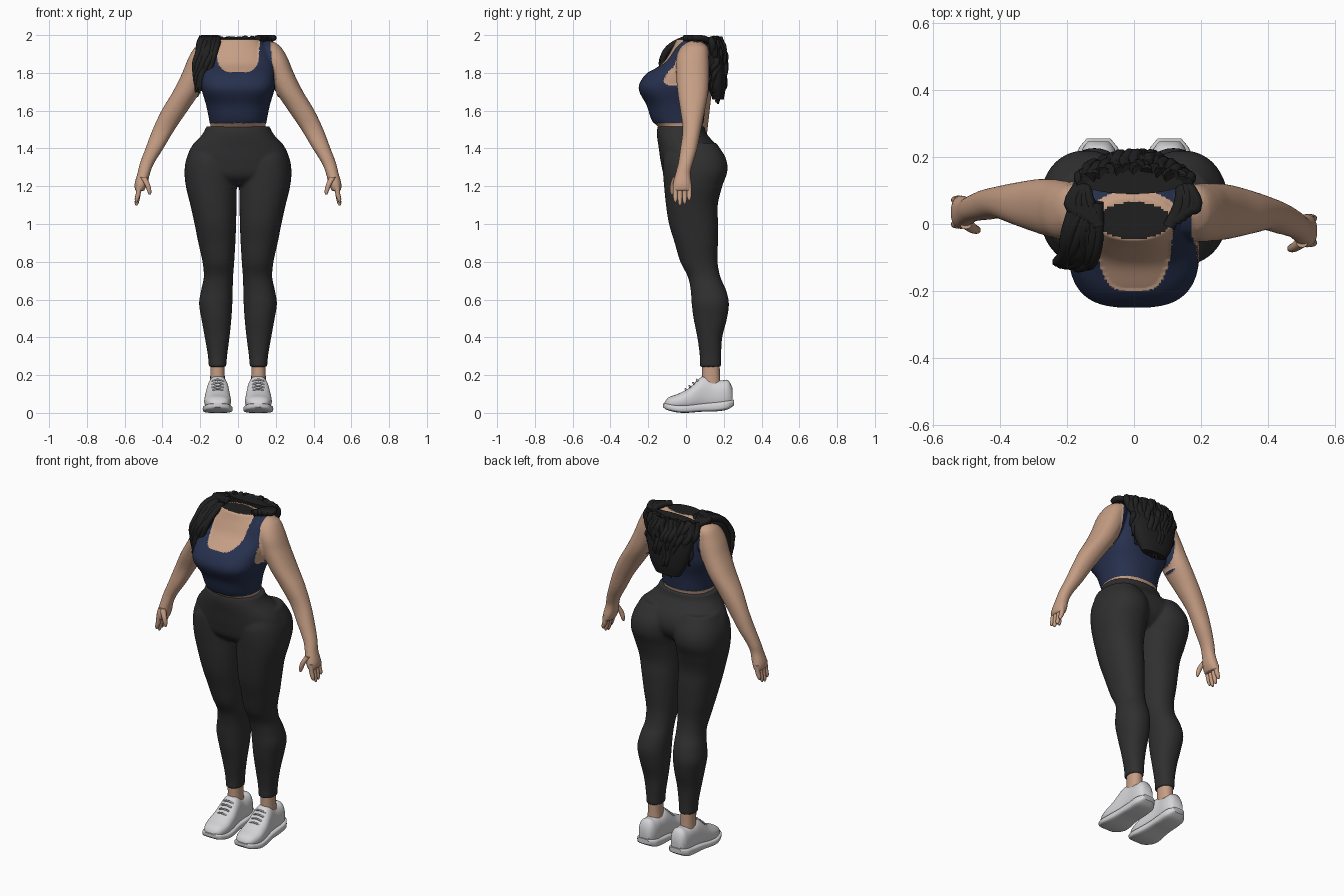
import bpy, bmesh, math, random
from mathutils import Vector

if "Cube" in bpy.data.objects:
    bpy.data.objects.remove(bpy.data.objects["Cube"])

random.seed(4)


def material(name, rgb):
    m = bpy.data.materials.new(name)
    m.diffuse_color = (*rgb, 1)
    m.use_nodes = True
    m.node_tree.nodes["Principled BSDF"].inputs["Base Color"].default_value = m.diffuse_color
    return m


SKIN = material("skin", (0.56, 0.34, 0.23))
NAVY = material("navy_fabric", (0.020, 0.030, 0.075))
BLACK = material("black_fabric", (0.029, 0.029, 0.030))
HAIR = material("dark_hair", (0.014, 0.014, 0.014))
WHITE = material("shoe_white", (0.66, 0.66, 0.68))
GREY = material("lace_grey", (0.50, 0.50, 0.52))


def smooth_rows(rows, step):
    """Cubic interpolation of cross-section rows at a regular spacing."""
    rows = sorted(rows)

    def slope(i, k):
        a, b = rows[max(i - 1, 0)], rows[min(i + 1, len(rows) - 1)]
        return (b[k] - a[k]) / (b[0] - a[0])
    out = []
    for i in range(len(rows) - 1):
        a, b = rows[i], rows[i + 1]
        h = b[0] - a[0]
        n = max(1, round(h / step))
        for j in range(n):
            t = j / n
            out.append([a[0] + h * t] + [
                (2*t**3 - 3*t*t + 1) * a[k] + (t**3 - 2*t*t + t) * h * slope(i, k)
                + (3*t*t - 2*t**3) * b[k] + (t**3 - t*t) * h * slope(i + 1, k)
                for k in range(1, len(a))])
    return out + [list(rows[-1])]


def loft(bm, rows, axis="z", sides=48, step=0.012, n=2.2, place=lambda v: v):
    """Rows: position, x0, x1, then y0, y1 (or z0, z1 for axis y), optional squareness."""
    rings = []
    for r in smooth_rows(rows, step):
        t, x0, x1, y0, y1 = r[:5]
        e = 2 / (r[5] if len(r) > 5 else n)
        ring = []
        for i in range(sides):
            a = math.tau * i / sides
            c, s = math.cos(a), math.sin(a)
            u = (x0 + x1) / 2 + (x1 - x0) / 2 * math.copysign(abs(c) ** e, c)
            v = (y0 + y1) / 2 + (y1 - y0) / 2 * math.copysign(abs(s) ** e, s)
            ring.append(bm.verts.new(place(Vector((u, v, t) if axis == "z" else (u, t, v)))))
        rings.append(ring)
    for p, q in zip(rings, rings[1:]):
        for i in range(sides):
            j = (i + 1) % sides
            bm.faces.new((p[i], p[j], q[j], q[i]))
    bm.faces.new(rings[0][::-1])
    bm.faces.new(rings[-1])


def finish(bm, name, mats, voxel=0, angle=50):
    """Turn a bmesh into an object, optionally fusing its volumes into one skin."""
    bmesh.ops.recalc_face_normals(bm, faces=bm.faces)
    me = bpy.data.meshes.new(name)
    bm.to_mesh(me)
    bm.free()
    ob = bpy.data.objects.new(name, me)
    bpy.context.collection.objects.link(ob)
    if voxel:
        mod = ob.modifiers.new("fuse", "REMESH")
        mod.mode, mod.voxel_size = "VOXEL", voxel
        sm = ob.modifiers.new("soften", "SMOOTH")
        sm.factor, sm.iterations = 0.5, 6
        dg = bpy.context.evaluated_depsgraph_get()
        ob.data = bpy.data.meshes.new_from_object(ob.evaluated_get(dg))
        ob.modifiers.clear()
    ob.data.materials.clear()
    for m in mats:
        ob.data.materials.append(m)
    ob.data.shade_smooth()
    ob.data.set_sharp_from_angle(angle=math.radians(angle))
    return ob


def right(v):
    return v


def mirror(v):
    return Vector((-v.x, v.y, v.z))


def left_arm(v):
    # the left arm hangs slightly further back
    return Vector((-v.x, v.y + 0.055 * min(max((1.9 - v.z) / 0.65, 0), 1), v.z))


# Torso and arms, fused
bm = bmesh.new()
loft(bm, [(1.44, -.15, .15, -.12, .08, 2.2), (1.50, -.145, .145, -.138, .085, 2.2),
          (1.545, -.148, .148, -.175, .09, 2.3), (1.63, -.165, .165, -.205, .10, 2.4),
          (1.72, -.19, .19, -.247, .12, 2.9), (1.79, -.192, .192, -.21, .13, 2.7),
          (1.85, -.187, .187, -.125, .135, 2.4), (1.92, -.165, .165, -.078, .13, 2.3),
          (1.96, -.13, .13, -.058, .10, 2.2), (1.978, -.11, .11, -.05, .08, 2.2)])
ARM = [(1.965, .13, .19, .02, .07), (1.94, .11, .225, -.02, .11), (1.88, .12, .262, -.05, .12),
       (1.80, .15, .295, -.052, .122), (1.70, .20, .345, -.045, .118), (1.60, .267, .405, -.03, .10),
       (1.50, .335, .452, -.018, .08), (1.40, .395, .49, -.03, .06), (1.32, .445, .52, -.042, .036),
       (1.27, .465, .532, -.055, .024), (1.21, .48, .548, -.07, .03), (1.175, .497, .545, -.068, .03)]
for place in (right, left_arm):
    loft(bm, ARM, place=place)
body = finish(bm, "torso_and_arms", [SKIN, NAVY, HAIR], voxel=0.007)


def is_top(c):
    x = abs(c.x)
    if c.z < 1.537 or x > (0.215 if c.z < 1.69 else 0.195 - 0.09 * (c.z - 1.69)):
        return False
    if c.y < 0.045:  # scooped front neckline between the straps
        return (x / 0.112) ** 4 + ((1.98 - c.z) / 0.18) ** 4 > 1
    return c.z < 1.962


# Cropped top painted by region and raised slightly; dark neck opening
lifted = set()
for p in body.data.polygons:
    c = p.center
    if c.z > 1.965 and p.normal.z > 0.7 and (c.x / .11) ** 2 + ((c.y - .01) / .055) ** 2 < 1:
        p.material_index = 2
    elif is_top(c):
        p.material_index = 1
        lifted.update(p.vertices)
normals = {i: body.data.vertices[i].normal.copy() for i in lifted}
for i, nrm in normals.items():
    body.data.vertices[i].co += nrm * 0.004

# Fingers and thumbs
for name, place in (("right_fingers", right), ("left_fingers", left_arm)):
    bm = bmesh.new()
    for k, (y, tip) in enumerate(((-.056, 1.115), (-.032, 1.098), (-.007, 1.105), (.017, 1.125))):
        loft(bm, [(1.21, .507, .537, y - .013, y + .013), (1.16, .515, .541, y - .013, y + .013),
                  (tip + .012, .526, .547, y - .010, y + .010), (tip, .534, .543, y - .004, y + .004)],
             sides=12, place=place)
    loft(bm, [(1.25, .485, .52, -.07, -.035), (1.21, .466, .495, -.083, -.055),
              (1.17, .458, .479, -.084, -.062), (1.155, .462, .472, -.08, -.07)], sides=12, place=place)
    finish(bm, name, [SKIN])

# Leggings: pelvis and two legs, fused
bm = bmesh.new()
loft(bm, [(1.517, -.168, .168, -.15, .098), (1.48, -.185, .185, -.155, .108),
          (1.40, -.252, .252, -.144, .172), (1.32, -.272, .272, -.132, .185),
          (1.25, -.25, .25, -.112, .14), (1.205, -.17, .17, -.06, .06)])
LEG = [(1.43, .04, .235, -.09, .16), (1.35, .006, .272, -.12, .21), (1.28, .004, .283, -.122, .219),
       (1.20, .006, .276, -.116, .192), (1.10, .008, .252, -.106, .168), (1.0, .010, .23, -.09, .17),
       (.90, .014, .21, -.06, .169), (.80, .02, .188, -.03, .167), (.72, .026, .181, .01, .182),
       (.65, .028, .195, .025, .212), (.58, .03, .206, .03, .227), (.50, .035, .194, .04, .217),
       (.40, .045, .176, .06, .192), (.30, .058, .159, .073, .186), (.243, .062, .155, .073, .187)]
for place in (right, mirror):
    loft(bm, LEG, place=place)
finish(bm, "leggings", [BLACK], voxel=0.0075)


def strands(name, paths, mat, radius, taper=True):
    """Round cords along smooth paths, merged into one mesh object."""
    cu = bpy.data.curves.new(name, "CURVE")
    cu.dimensions, cu.bevel_depth, cu.bevel_resolution = "3D", radius, 2
    cu.resolution_u, cu.use_fill_caps = 4, True
    for path in paths:
        s = cu.splines.new("BEZIER")
        s.bezier_points.add(len(path) - 1)
        for i, (bp, co) in enumerate(zip(s.bezier_points, path)):
            bp.co = co
            bp.handle_left_type = bp.handle_right_type = "AUTO"
            f = i / (len(path) - 1)
            bp.radius = 1 - 0.75 * f ** 3 if taper else 1
    tmp = bpy.data.objects.new(name + "_path", cu)
    bpy.context.collection.objects.link(tmp)
    me = bpy.data.meshes.new_from_object(tmp.evaluated_get(bpy.context.evaluated_depsgraph_get()))
    bpy.data.objects.remove(tmp)
    me.name = name
    for v in me.vertices:
        v.co.z = min(v.co.z, 2.0)
    me.materials.clear()
    me.materials.append(mat)
    me.shade_smooth()
    ob = bpy.data.objects.new(name, me)
    bpy.context.collection.objects.link(ob)


# Ankles, shoes, soles and laces
UPPER = [(-.115, .085, .13, .03, .055), (-.095, .055, .158, .02, .08), (-.04, .038, .178, .015, .102),
         (.02, .04, .176, .012, .135), (.07, .046, .168, .012, .182), (.10, .05, .163, .012, .197),
         (.14, .052, .16, .015, .178), (.19, .05, .16, .015, .172), (.225, .058, .154, .02, .172),
         (.247, .075, .138, .035, .13)]
SOLE = [(-.122, .08, .135, .03, .05), (-.105, .05, .163, .017, .05), (-.05, .03, .185, .003, .042),
        (0, .03, .185, 0, .042), (.08, .04, .175, .006, .05), (.16, .04, .172, .008, .058),
        (.22, .044, .168, .018, .066), (.255, .07, .142, .04, .07)]
for side, place in (("right", right), ("left", mirror)):
    bm = bmesh.new()
    loft(bm, [(.12, .065, .15, .085, .185), (.19, .07, .147, .085, .18), (.27, .07, .147, .085, .178)],
         sides=24, place=place)
    finish(bm, side + "_ankle", [SKIN])
    bm = bmesh.new()
    loft(bm, UPPER, axis="y", sides=32, n=2.4, place=place)
    finish(bm, side + "_shoe", [WHITE])
    bm = bmesh.new()
    loft(bm, SOLE, axis="y", sides=32, n=4, place=place)
    finish(bm, side + "_sole", [WHITE])
    laces = []
    for i in range(4):
        y, z = .005 + .02 * i, .124 + .0165 * i
        laces.append([place(Vector(p)) for p in
                      ((.075, y, z - .007), (.107, y - .008, z + .003), (.139, y, z - .007))])
    strands(side + "_laces", laces, GREY, 0.005, taper=False)

# Hair: back mass, wavy locks over it, and one lock over the left shoulder
bm = bmesh.new()
loft(bm, [(1.985, -.16, .15, .09, .175), (1.9, -.16, .15, .10, .20), (1.8, -.14, .135, .11, .212),
          (1.72, -.115, .115, .12, .21), (1.66, -.08, .08, .14, .20)], sides=32)
loft(bm, [(1.985, -.19, -.11, -.03, .10), (1.93, -.215, -.105, -.105, .06),
          (1.86, -.22, -.13, -.132, -.03), (1.78, -.225, -.165, -.135, -.07),
          (1.72, -.225, -.19, -.125, -.09)], sides=24)
finish(bm, "hair_mass", [HAIR])


def wave(path, amp):
    ph = random.uniform(0, 6.28)
    return [(x + amp * math.sin(ph + 1.9 * i), y + amp * 0.6 * math.cos(ph + 1.9 * i), z)
            for i, (x, y, z) in enumerate(path)]


locks = []
for i in range(26):  # back locks
    f = -1 + 2 * i / 25
    end = 1.64 + 0.07 * abs(f) + random.uniform(-.015, .05)
    path = []
    for k in range(8):
        t = k / 7
        x = f * (0.165 - 0.05 * t)
        y = 0.15 + 0.05 * math.sin(math.pi * min(t * 0.8 + .1, 1)) - 0.05 * f * f + random.uniform(-.004, .01)
        path.append((x, y, 1.985 + (end - 1.985) * t))
    locks.append(wave(path, 0.011))
for i in range(9):  # shoulder locks
    d = i / 8 - 0.5
    locks.append(wave([(-.14 + .05 * d, .06, 1.985), (-.16 + .09 * d, -.03, 1.965),
                       (-.165 + .10 * d, -.095 - .02 * d, 1.91), (-.18 + .08 * d, -.12 - .02 * d, 1.85),
                       (-.198 + .06 * d, -.115, 1.78), (-.213 + .04 * d, -.108, 1.69 + .06 * abs(d))], 0.009))
for i in range(5):  # cut ends resting beside the neck
    d = i * 0.015
    for s in (-1, 1):
        locks.append(wave([(s * (.11 + d), -.01 + d, 1.983), (s * (.13 + d), .05, 1.985),
                           (s * (.135 + d * .5), .11, 1.975), (s * .13, .15, 1.93)], 0.006))
strands("hair_locks", locks, HAIR, 0.019)
